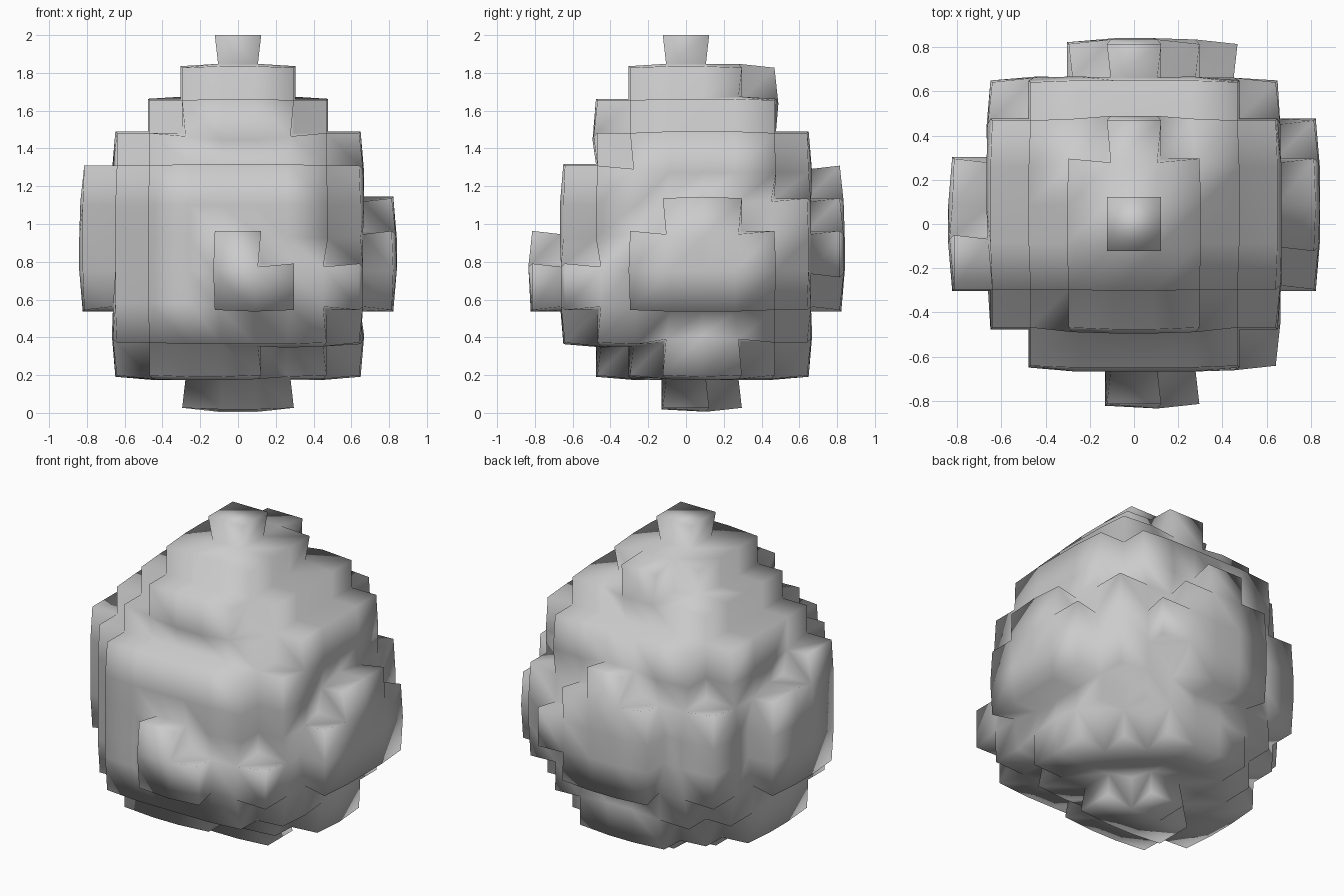
import bpy, bmesh

if "Cube" in bpy.data.objects:
    bpy.data.objects.remove(bpy.data.objects["Cube"])

H = 0.1728      # block size
PUFF = 0.063    # outward swelling along the normals
cells = set()


def fill(xs, ys, zs):
    """Fill an inclusive range of blocks."""
    for x in range(xs[0], xs[1] + 1):
        for y in range(ys[0], ys[1] + 1):
            for z in range(zs[0], zs[1] + 1):
                cells.add((x, y, z))


# foot
fill((-1, 1), (0, 0), (0, 0))
fill((0, 0), (1, 1), (0, 0))
# lower tier
fill((-2, 2), (-1, 2), (1, 1))
fill((-2, 0), (-2, -2), (1, 1))
fill((-1, 1), (3, 3), (1, 1))
fill((3, 3), (0, 1), (1, 1))
fill((-3, -3), (-1, 1), (1, 1))
# main body
fill((-3, 3), (-2, 2), (2, 6))
fill((-2, 2), (-3, 3), (2, 6))
fill((3, 3), (-3, -3), (3, 3))
fill((3, 3), (3, 3), (3, 5))
fill((-3, -3), (3, 3), (3, 5))
# right bulge
fill((4, 4), (-1, 2), (3, 4))
fill((4, 4), (0, 1), (5, 5))
# left bulge
fill((-4, -4), (-1, 1), (3, 5))
fill((-4, -4), (-1, -1), (6, 6))
# front bulge
fill((0, 1), (-4, -4), (3, 3))
fill((0, 0), (-4, -4), (4, 4))
# back bulge
fill((-1, 1), (4, 4), (3, 5))
fill((2, 2), (4, 4), (4, 4))
fill((0, 0), (4, 4), (6, 6))
# upper tiers and tip
fill((-2, 2), (-2, 3), (7, 7))
fill((-3, 3), (-1, 2), (7, 7))
fill((-1, 1), (-2, 2), (8, 8))
fill((-2, 2), (-1, 2), (8, 8))
fill((-1, 1), (-1, 1), (9, 9))
fill((0, 0), (2, 2), (9, 9))
fill((0, 0), (0, 0), (10, 10))

# skin of the blocks with shared vertices
bm = bmesh.new()
verts = {}


def vert(p):
    if p not in verts:
        verts[p] = bm.verts.new(((p[0] - 0.5) * H, (p[1] - 0.5) * H, p[2] * H + PUFF))
    return verts[p]


for c in cells:
    for axis in range(3):
        u, v = (axis + 1) % 3, (axis + 2) % 3
        for side in (0, 1):
            n = list(c)
            n[axis] += 2 * side - 1
            if tuple(n) in cells:
                continue
            quad = []
            for a, b in ((0, 0), (1, 0), (1, 1), (0, 1)):
                p = list(c)
                p[axis] += side
                p[u] += a
                p[v] += b
                quad.append(vert(tuple(p)))
            bm.faces.new(quad if side else quad[::-1])

mesh = bpy.data.meshes.new("blocky_boulder")
bm.to_mesh(mesh)
bm.free()
mesh.shade_smooth()
boulder = bpy.data.objects.new("blocky_boulder", mesh)
bpy.context.collection.objects.link(boulder)

# swell outward so the faces bulge and the steps flare
swell = boulder.modifiers.new("swell", 'DISPLACE')
swell.direction = 'NORMAL'
swell.mid_level = 0
swell.strength = PUFF
